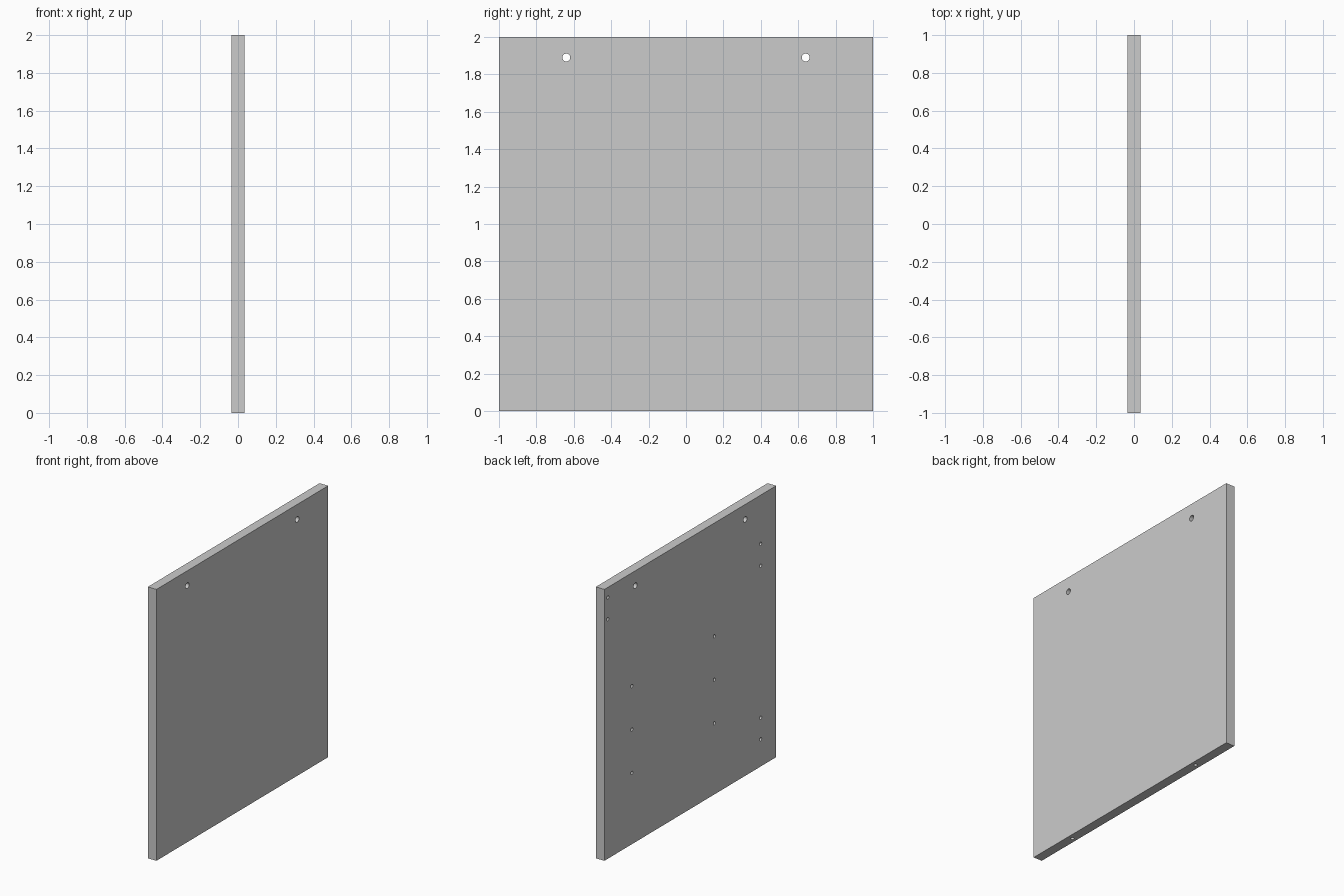
import bpy, bmesh
from math import radians
from mathutils import Matrix

if "Cube" in bpy.data.objects:
    bpy.data.objects.remove(bpy.data.objects["Cube"])

T = 0.035  # half thickness

# drill cutters, all gathered in one mesh
drills = bmesh.new()

def drill(loc, axis, radius, length):
    rot = Matrix.Rotation(radians(90), 4, 'Y') if axis == 'X' else Matrix()
    bmesh.ops.create_cone(drills, cap_ends=True, segments=24, radius1=radius,
                          radius2=radius, depth=length,
                          matrix=Matrix.Translation(loc) @ rot)

# through holes near the top and dowel holes in the bottom edge
for side in (-1, 1):
    drill((0, side * 0.64, 1.89), 'X', 0.021, 0.2)
    drill((0, side * 0.64, 0), 'Z', 0.0125, 0.24)

# blind holes on the inner (-x) face
columns = {0.96: (1.925, 1.765),
           -0.82: (1.64, 1.48, 0.36, 0.20),
           0.68: (1.165, 0.845, 0.525),
           -0.28: (1.165, 0.845, 0.525)}
for y, heights in columns.items():
    for z in heights:
        drill((-T, y, z), 'X', 0.0125, 0.09)

mesh = bpy.data.meshes.new("drill_cutters")
drills.to_mesh(mesh)
drills.free()
cutter = bpy.data.objects.new("drill_cutters", mesh)
bpy.context.collection.objects.link(cutter)
cutter.hide_render = True
cutter.hide_viewport = False

# board
bpy.ops.mesh.primitive_cube_add(size=1, location=(0, 0, 1))
panel = bpy.context.object
panel.name = "side_panel"
panel.scale = (2 * T, 2, 2)
bpy.ops.object.transform_apply(location=True, rotation=False, scale=True)

mod = panel.modifiers.new("drilling", 'BOOLEAN')
mod.operation = 'DIFFERENCE'
mod.solver = 'EXACT'
mod.object = cutter
bpy.ops.object.modifier_apply(modifier=mod.name)
bpy.data.objects.remove(cutter, do_unlink=True)
bpy.ops.object.shade_smooth_by_angle(angle=radians(30))
